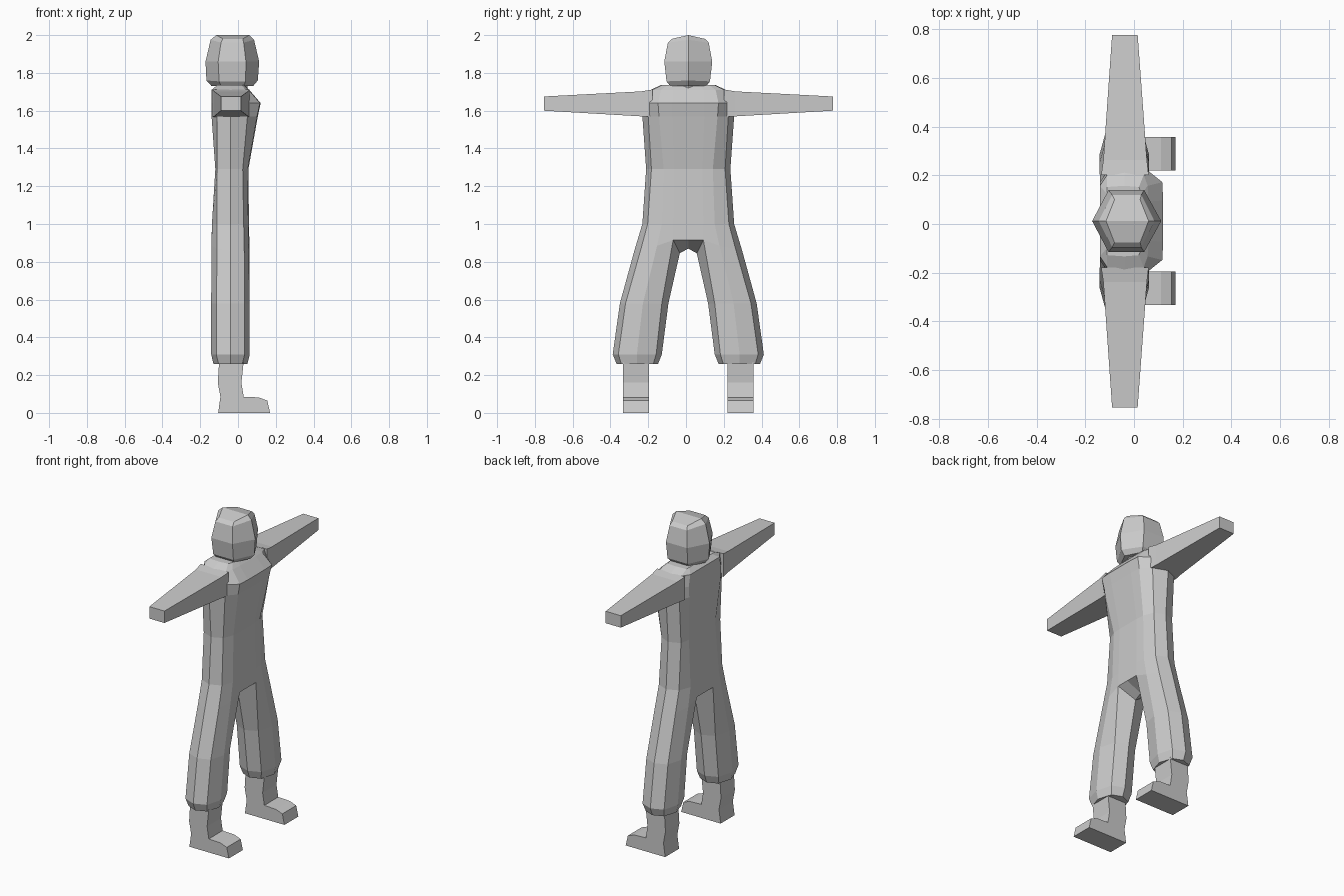
import bpy, bmesh

if "Cube" in bpy.data.objects:
    bpy.data.objects.remove(bpy.data.objects["Cube"])

CY = 0.012          # centre line of the figure
MX = -0.04          # fore-aft middle of the body

grey = bpy.data.materials.new("plain grey")
grey.diffuse_color = (0.6, 0.6, 0.6, 1)
grey.use_nodes = True
grey.node_tree.nodes["Principled BSDF"].inputs["Base Color"].default_value = grey.diffuse_color


def finish(bm, name, mirror=True):
    """Mirror the half across the centre line and make the object."""
    if mirror:
        geom = bm.verts[:] + bm.edges[:] + bm.faces[:]
        dup = bmesh.ops.duplicate(bm, geom=geom)["geom"]
        for v in dup:
            if isinstance(v, bmesh.types.BMVert):
                v.co.y = -v.co.y
        bmesh.ops.remove_doubles(bm, verts=bm.verts, dist=0.0005)
    bmesh.ops.recalc_face_normals(bm, faces=bm.faces)
    me = bpy.data.meshes.new(name)
    bm.to_mesh(me)
    bm.free()
    me.materials.append(grey)
    ob = bpy.data.objects.new(name, me)
    ob.location.y = CY
    bpy.context.collection.objects.link(ob)
    return ob


def bridge(bm, a, b, closed):
    n = len(a)
    for i in range(n if closed else n - 1):
        j = (i + 1) % n
        bm.faces.new((a[i], a[j], b[j], b[i]))


def loft(bm, rings):
    """Closed loft with both ends capped."""
    vs = [[bm.verts.new(p) for p in r] for r in rings]
    for a, b in zip(vs, vs[1:]):
        bridge(bm, a, b, True)
    bm.faces.new(vs[0])
    bm.faces.new(vs[-1])


# suit: half torso flowing into one leg, mirrored
bm = bmesh.new()


def torso_ring(z, xf, xb, xc, y1, ym, yc, yo):
    f = [(xf, 0), (xf, y1), (xf - 0.004, ym), (xc, yc)]
    b = [(-0.11, yc), (xb, ym), (xb, y1), (xb, 0)]
    return [bm.verts.new((x, y, z)) for x, y in f + [(MX, yo)] + b]


# z, front, back, corner depth, then widths from the middle outward
torso = [(1.735, 0.035, -0.11, 0.02, 0.06, 0.11, 0.14, 0.145),
         (1.71, 0.06, -0.14, 0.04, 0.08, 0.145, 0.19, 0.20),
         (1.64, 0.12, -0.14, 0.06, 0.085, 0.16, 0.205, 0.225),
         (1.57, 0.105, -0.14, 0.05, 0.085, 0.155, 0.212, 0.243),
         (1.29, 0.055, -0.12, 0.025, 0.075, 0.13, 0.195, 0.223),
         (1.0, 0.058, -0.138, 0.03, 0.08, 0.14, 0.215, 0.243)]
rings = [torso_ring(*t) for t in torso]
hip = torso_ring(0.915, 0.06, -0.14, 0.033, 0.08, 0.165, 0.25, 0.285)
for i, z in zip((2, 3, 4, 5, 6), (0.885, 0.87, 0.86, 0.87, 0.885)):
    hip[i].co.z = z
rings.append(hip)
for a, b in zip(rings, rings[1:]):
    bridge(bm, a, b, False)
bm.faces.new(rings[0])

# crotch saddle
mid = bm.verts.new((MX, 0, 0.87))
inner = bm.verts.new((MX, 0.045, 0.845))
bm.faces.new((hip[0], hip[1], inner, mid))
bm.faces.new((hip[8], hip[7], inner, mid))

# trouser leg, an eight-sided tube
last = hip[1:8] + [inner]
# z, front, back, then inner, inner corner, middle, outer corner, outer
legs = [(0.58, 0.062, -0.142, 0.105, 0.14, 0.24, 0.332, 0.362),
        (0.31, 0.062, -0.142, 0.14, 0.17, 0.272, 0.37, 0.40),
        (0.26, 0.05, -0.13, 0.16, 0.185, 0.272, 0.355, 0.38)]
for z, xf, xb, yi, y1, ym, yc, yo in legs:
    pts = [(xf - 0.027, y1), (xf, ym), (xf - 0.027, yc), (MX, yo),
           (xb + 0.027, yc), (xb, ym), (xb + 0.027, y1), (MX, yi)]
    ring = [bm.verts.new((x, y, z)) for x, y in pts]
    bridge(bm, last, ring, True)
    last = ring
bm.faces.new(last)
finish(bm, "suit")

# arms
bm = bmesh.new()
loft(bm, [[(x0, y, z0), (x1, y, z0), (x1, y, z1), (x0, y, z1)]
          for y, x0, x1, z0, z1 in ((0.19, -0.135, 0.06, 1.567, 1.712),
                                    (0.25, -0.126, 0.053, 1.57, 1.702),
                                    (0.765, -0.09, 0.015, 1.6, 1.675))])
finish(bm, "arms")

# boots: side profile given width
bm = bmesh.new()
profile = [(-0.105, 0), (0.17, 0), (0.155, 0.065), (0.11, 0.082), (0.03, 0.085),
           (0.018, 0.16), (0.03, 0.27), (-0.10, 0.27), (-0.107, 0.16), (-0.093, 0.085)]
loft(bm, [[(x, y, z) for x, z in profile] for y in (0.207, 0.345)])
finish(bm, "boots")


# head and neck: six-sided rings, ridge points fore and aft
def hexagon(xb, xf, fb, ff, w, zp, zs):
    return [(xf, 0, zp), (ff, w, zs), (fb, w, zs),
            (xb, 0, zp), (fb, -w, zs), (ff, -w, zs)]


bm = bmesh.new()
loft(bm, [hexagon(-0.14, 0.08, -0.09, 0.03, 0.095, 1.73, 1.73),
          hexagon(-0.167, 0.105, -0.10, 0.04, 0.115, 1.76, 1.755),
          hexagon(-0.172, 0.112, -0.105, 0.042, 0.127, 1.86, 1.86),
          hexagon(-0.145, 0.085, -0.09, 0.03, 0.108, 1.975, 1.96)])
# shallow roof ridge on the crown
bm.faces.ensure_lookup_table()
rim = list(bm.faces[-1].verts)
bmesh.ops.delete(bm, geom=[bm.faces[-1]], context='FACES_ONLY')
crown = [bm.verts.new(p) for p in hexagon(-0.115, 0.06, -0.08, 0.025, 0.088, 2.0, 1.98)]
bridge(bm, rim, crown, True)
bm.faces.new((crown[0], crown[1], crown[2], crown[3]))
bm.faces.new((crown[3], crown[4], crown[5], crown[0]))
finish(bm, "head", False)

bm = bmesh.new()
loft(bm, [hexagon(-0.115, 0.05, -0.085, 0.02, 0.08, z, z) for z in (1.70, 1.74)])
finish(bm, "neck", False)
